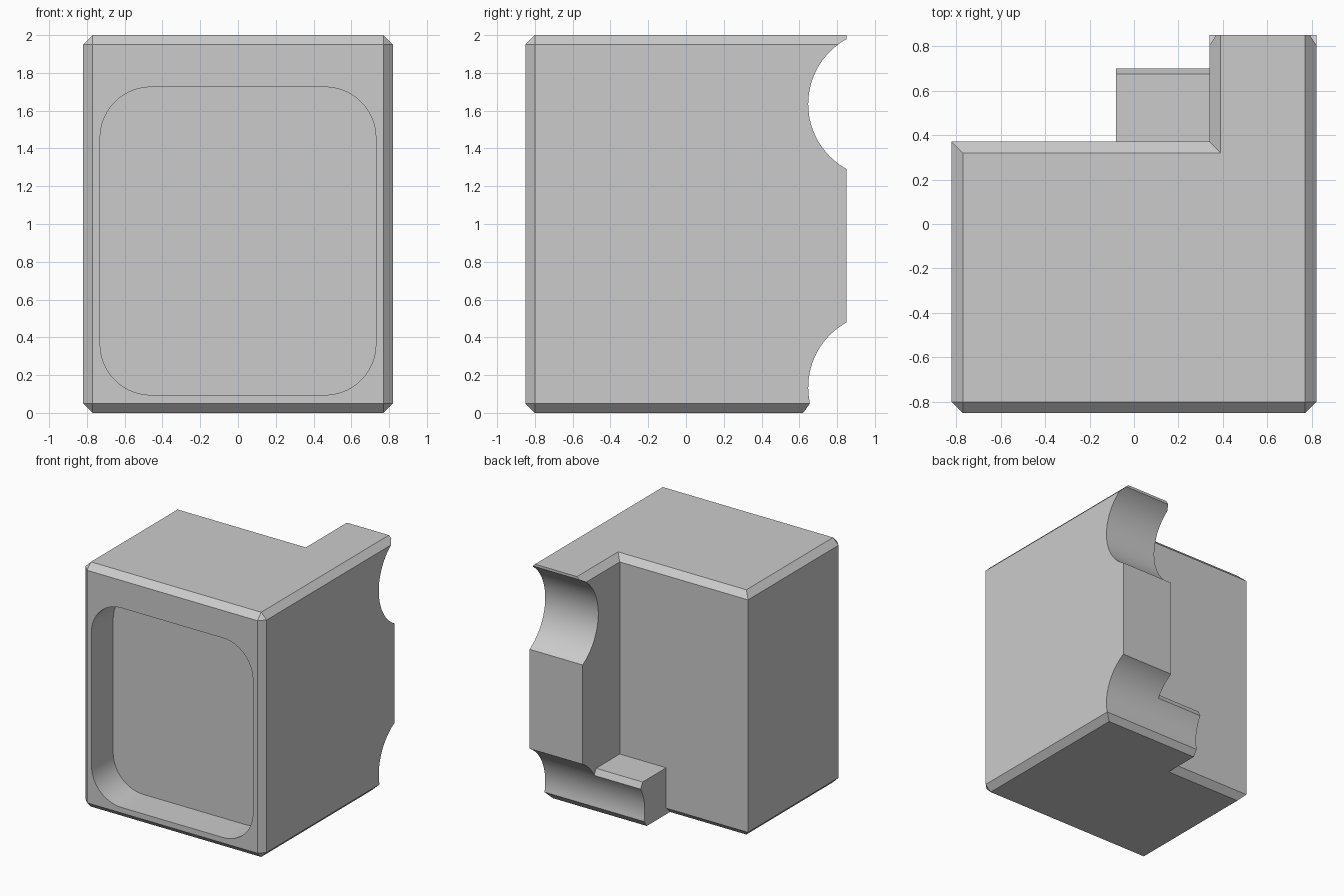
import bpy, bmesh
from math import sin, cos, pi, radians
from mathutils import Vector

if "Cube" in bpy.data.objects:
    bpy.data.objects.remove(bpy.data.objects["Cube"])

grey = bpy.data.materials.new("plain grey")
grey.use_nodes = True
colour = (0.6, 0.6, 0.6, 1)
grey.diffuse_color = colour
grey.node_tree.nodes["Principled BSDF"].inputs["Base Color"].default_value = colour

CHAMFER = 0.05
RADIUS, CENTRE_Y = 0.393, 1.04   # grooves across the back


def arc(cx, cy, r, start, end, steps):
    return [(cx + r * cos(start + (end - start) * i / steps),
             cy + r * sin(start + (end - start) * i / steps)) for i in range(steps + 1)]


def prism(name, profile, axis, low, high, bevel_rule=None):
    """Extrude a 2D profile along one axis, optionally chamfering chosen edges."""
    def place(p, d):
        co = list(p)
        co.insert(axis, d)
        return co
    bm = bmesh.new()
    face = bm.faces.new([bm.verts.new(place(p, low)) for p in profile])
    ext = bmesh.ops.extrude_face_region(bm, geom=[face])
    shift = Vector(place((0, 0), high - low))
    bmesh.ops.translate(bm, vec=shift,
                        verts=[v for v in ext["geom"] if isinstance(v, bmesh.types.BMVert)])
    bmesh.ops.recalc_face_normals(bm, faces=bm.faces)
    if bevel_rule:
        edges = [e for e in bm.edges if bevel_rule(*(v.co for v in e.verts))]
        bmesh.ops.bevel(bm, geom=edges, offset=CHAMFER, segments=1,
                        affect='EDGES', clamp_overlap=True)
        bmesh.ops.recalc_face_normals(bm, faces=bm.faces)
    mesh = bpy.data.meshes.new(name)
    bm.to_mesh(mesh)
    bm.free()
    mesh.materials.append(grey)
    obj = bpy.data.objects.new(name, mesh)
    bpy.context.collection.objects.link(obj)
    return obj


def combine(target, other, operation):
    bpy.context.view_layer.objects.active = target
    mod = target.modifiers.new(operation.title(), 'BOOLEAN')
    mod.operation, mod.solver, mod.object = operation, 'EXACT', other
    bpy.ops.object.modifier_apply(modifier=mod.name)
    bpy.data.objects.remove(other)


def chamfered(a, b):
    if abs(a.z - b.z) > 0.1:                  # vertical: front corners only
        return a.y < -0.8
    return not (a.y > 0.8 and b.y > 0.8)      # rims, except the rear end


# Main block with a rear arm on one side
outline = [(-0.82, -0.85), (0.82, -0.85), (0.82, 0.85),
           (0.34, 0.85), (0.34, 0.37), (-0.82, 0.37)]
body = prism("body", outline, 2, 0, 2, chamfered)

# Low ledge beside the arm
ledge = prism("ledge", [(0.2, 0), (0.7, 0), (0.7, 0.33), (0.675, 0.38), (0.2, 0.38)],
              0, -0.08, 0.5)
combine(body, ledge, 'UNION')

# Upper round groove
groove = arc(CENTRE_Y, 1.635, RADIUS, 0, 2 * pi, 72)[:-1]
combine(body, prism("upper_groove", groove, 0, -1, 1), 'DIFFERENCE')

# Lower groove, with the sloped bottom rim
lower = [(1.2, -0.1), (0.548, -0.1)] + arc(CENTRE_Y, 0.135, RADIUS, pi + 0.218, pi / 2, 26) + [(1.2, 0.528)]
combine(body, prism("lower_groove", lower, 0, -1, 1), 'DIFFERENCE')

# Rounded pocket in the front
r, pocket = 0.27, []
for i, (x, z) in enumerate([(0.73 - r, 1.725 - r), (r - 0.73, 1.725 - r),
                            (r - 0.73, 0.095 + r), (0.73 - r, 0.095 + r)]):
    pocket += arc(x, z, r, i * pi / 2, (i + 1) * pi / 2, 14)
combine(body, prism("front_pocket", pocket, 1, -1, -0.57), 'DIFFERENCE')

# Smooth only the curved walls
bpy.ops.object.select_all(action='DESELECT')
body.select_set(True)
bpy.context.view_layer.objects.active = body
bpy.ops.object.shade_smooth_by_angle(angle=radians(20))
